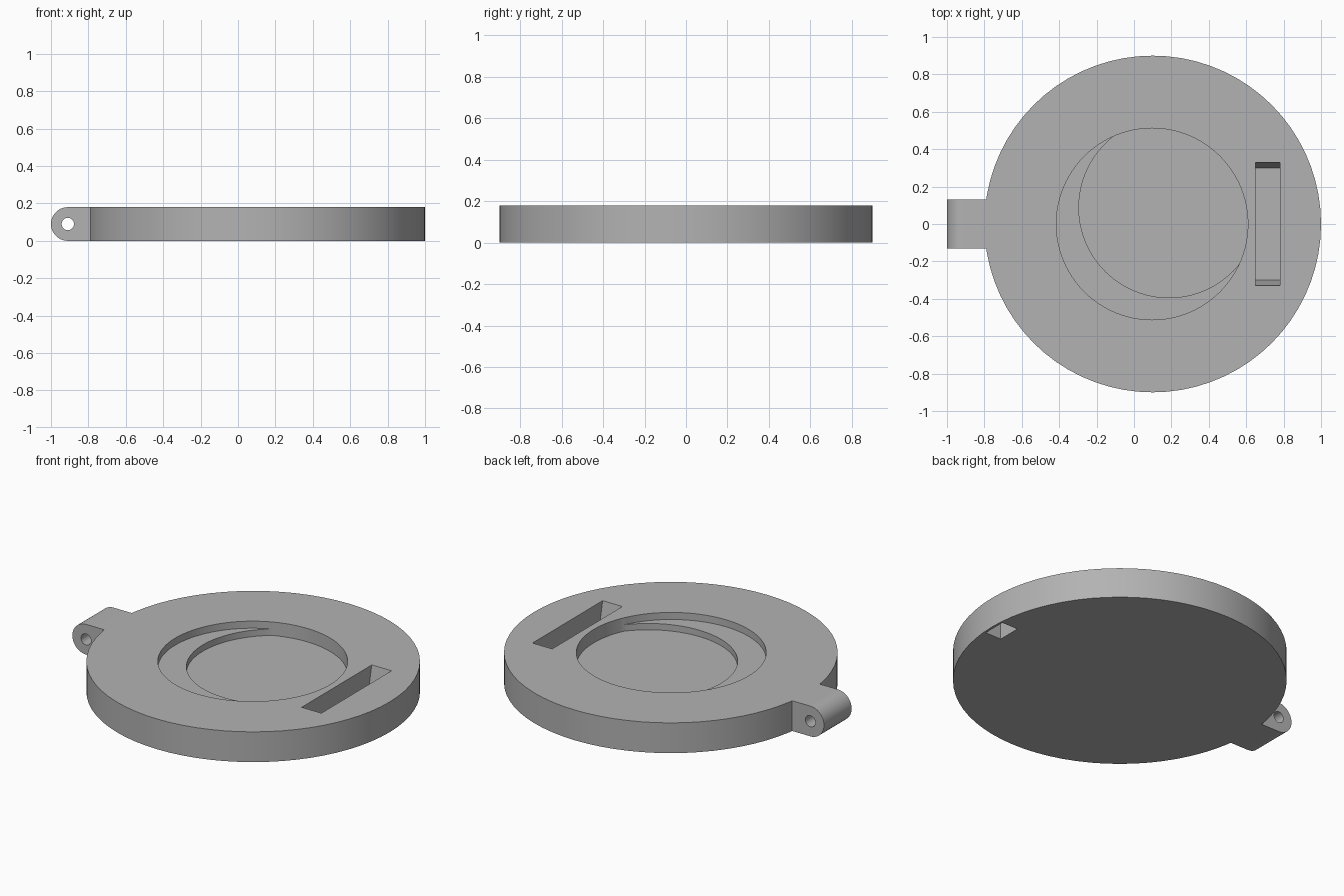
import bpy, bmesh, math
from mathutils import Matrix, Vector

if "Cube" in bpy.data.objects:
    bpy.data.objects.remove(bpy.data.objects["Cube"], do_unlink=True)

HEIGHT = 0.18
CENTRE_X = 0.1

grey = bpy.data.materials.new("plain grey")
grey.use_nodes = True
grey.diffuse_color = (0.45, 0.45, 0.45, 1)
grey.node_tree.nodes["Principled BSDF"].inputs["Base Color"].default_value = (0.45, 0.45, 0.45, 1)


def prism(name, outline, axis, low, high):
    """Extrude a closed outline along z, or along y with the outline in x-z."""
    def place(a, b, h):
        return (a, b, h) if axis == "Z" else (a, h, b)
    bm = bmesh.new()
    face = bm.faces.new([bm.verts.new(place(a, b, low)) for a, b in outline])
    grown = bmesh.ops.extrude_face_region(bm, geom=[face])["geom"]
    verts = [g for g in grown if isinstance(g, bmesh.types.BMVert)]
    bmesh.ops.translate(bm, verts=verts, vec=place(0, 0, high - low))
    bmesh.ops.recalc_face_normals(bm, faces=bm.faces)
    mesh = bpy.data.meshes.new(name)
    bm.to_mesh(mesh)
    bm.free()
    mesh.materials.append(grey)
    obj = bpy.data.objects.new(name, mesh)
    bpy.context.collection.objects.link(obj)
    return obj


def arc(x, y, r, sides, start=0.0, sweep=math.tau):
    count = sides if sweep == math.tau else sides + 1
    return [(x + r * math.cos(start + sweep * i / sides),
             y + r * math.sin(start + sweep * i / sides)) for i in range(count)]


def combine(target, tool, operation):
    """Apply a boolean and discard the tool."""
    mod = target.modifiers.new(operation, "BOOLEAN")
    mod.operation, mod.solver, mod.object = operation, "EXACT", tool
    bpy.ops.object.select_all(action="DESELECT")
    bpy.context.view_layer.objects.active = target
    target.select_set(True)
    bpy.ops.object.modifier_apply(modifier=mod.name)
    bpy.data.objects.remove(tool, do_unlink=True)


# Round body with the rounded hinge tab
body = prism("disc_body", arc(CENTRE_X, 0, 0.9, 72), "Z", 0, HEIGHT)
half = HEIGHT / 2
tab_outline = arc(-1 + half, half, half, 24, math.pi / 2, math.pi) + [(-0.6, 0), (-0.6, HEIGHT)]
combine(body, prism("hinge_tab", tab_outline, "Y", -0.13, 0.13), "UNION")
combine(body, prism("pin_hole", arc(-1 + half, half, 0.033, 32), "Y", -0.3, 0.3), "DIFFERENCE")

# Shallow round recess, then a deeper offset step kept inside its rim
rim = arc(CENTRE_X - 0.003, 0, 0.512, 96)
combine(body, prism("recess", rim, "Z", HEIGHT - 0.042, 0.3), "DIFFERENCE")
step = prism("offset_step", arc(0.187, 0.088, 0.482, 96), "Z", HEIGHT - 0.08, 0.25)
combine(step, prism("step_limit", rim, "Z", 0.02, 0.3), "INTERSECT")
combine(body, step, "DIFFERENCE")

# Long slot with steep sloping ends
floor_z, slope = 0.04, 0.03
top_y = 0.33 + slope * 0.05 / (HEIGHT - floor_z)
slot = prism("slot", [(-0.30, floor_z), (0.30, floor_z),
                      (top_y, HEIGHT + 0.05), (-top_y, HEIGHT + 0.05)], "Y", 0.65, 0.78)
slot.data.transform(Matrix(((0, 1, 0, 0), (1, 0, 0, 0), (0, 0, 1, 0), (0, 0, 0, 1))))
slot.data.flip_normals()
combine(body, slot, "DIFFERENCE")

# Square socket in the underside near the rim
socket = [(0.88, -0.07), (0.985, -0.07), (0.985, 0.07), (0.88, 0.07)]
combine(body, prism("socket", socket, "Z", -0.1, 0.1), "DIFFERENCE")

bpy.ops.object.shade_smooth_by_angle(angle=math.radians(30))
